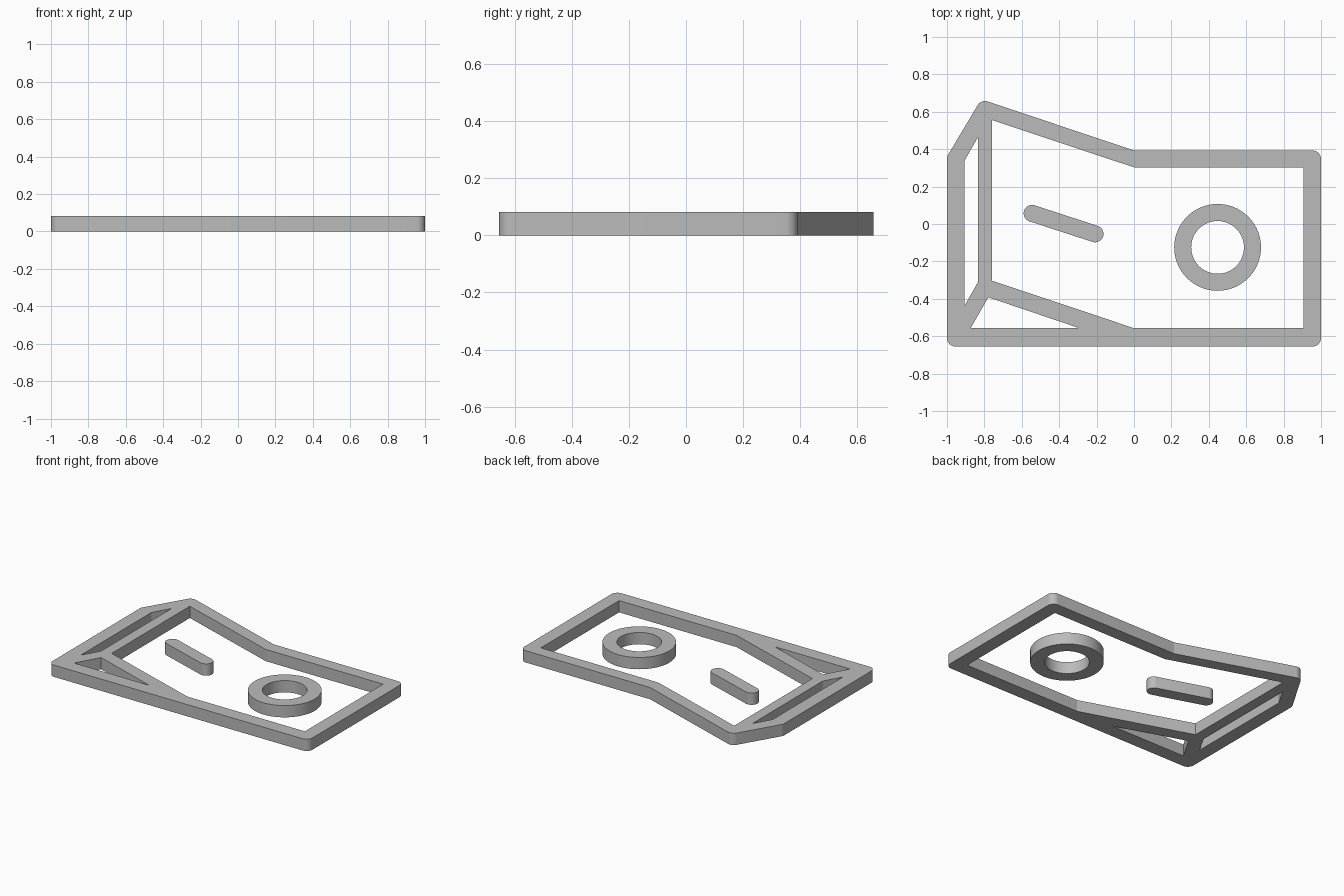
import bpy, bmesh, math
from mathutils import Vector

cube = bpy.data.objects.get("Cube")
if cube:
    bpy.data.objects.remove(cube, do_unlink=True)

THICK = 0.082
ROUND = 0.045

grey = bpy.data.materials.new("plain grey")
grey.use_nodes = True
colour = (0.5, 0.5, 0.5, 1)
grey.diffuse_color = colour
grey.node_tree.nodes["Principled BSDF"].inputs["Base Color"].default_value = colour


def arc(centre, radius, start, sweep, steps):
    return [Vector(centre) + radius * Vector((math.cos(start + sweep * i / steps),
                                              math.sin(start + sweep * i / steps)))
            for i in range(steps + 1)]


def circle(centre, radius):
    return arc(centre, radius, 0, math.tau, 72)[:-1]


def rounded(corners, radius):
    """Fillet every convex corner of a clockwise outline."""
    pts = [Vector(c) for c in corners]
    out = []
    for i, p in enumerate(pts):
        d1 = (p - pts[i - 1]).normalized()
        d2 = (pts[(i + 1) % len(pts)] - p).normalized()
        turn = d1.angle_signed(d2)          # positive is clockwise
        if turn <= 0:
            out.append(p)
            continue
        start = p - d1 * radius * math.tan(turn / 2)
        centre = start + Vector((d1.y, -d1.x)) * radius
        a = math.atan2(start.y - centre.y, start.x - centre.x)
        out += arc(centre, radius, a, -turn, max(3, round(turn / 0.17)))
    return out


def plate(name, loops):
    """Extrude an outline, with further loops as holes, into a flat solid."""
    curve = bpy.data.curves.new(name + "_outline", "CURVE")
    curve.dimensions = "2D"
    curve.fill_mode = "BOTH"
    curve.extrude = THICK / 2
    for loop in loops:
        spline = curve.splines.new("POLY")
        spline.points.add(len(loop) - 1)
        for point, co in zip(spline.points, loop):
            point.co = (co[0], co[1], 0, 1)
        spline.use_cyclic_u = True
    temp = bpy.data.objects.new(name + "_outline", curve)
    bpy.context.collection.objects.link(temp)
    bpy.context.view_layer.update()
    graph = bpy.context.evaluated_depsgraph_get()
    mesh = bpy.data.meshes.new_from_object(temp.evaluated_get(graph))
    bpy.data.objects.remove(temp, do_unlink=True)
    bpy.data.curves.remove(curve)

    bm = bmesh.new()
    bm.from_mesh(mesh)
    bmesh.ops.remove_doubles(bm, verts=bm.verts, dist=0.0001)
    bmesh.ops.translate(bm, verts=bm.verts, vec=(0, 0, THICK / 2))
    bmesh.ops.recalc_face_normals(bm, faces=bm.faces)
    bm.to_mesh(mesh)
    bm.free()
    mesh.name = name
    mesh.materials.clear()
    mesh.materials.append(grey)
    obj = bpy.data.objects.new(name, mesh)
    bpy.context.collection.objects.link(obj)
    bpy.ops.object.select_all(action="DESELECT")
    obj.select_set(True)
    bpy.context.view_layer.objects.active = obj
    bpy.ops.object.shade_smooth_by_angle(angle=math.radians(15))
    return obj


# Frame: rounded outside, with one main window and two slim side windows
outside = rounded([(-1, -0.655), (-1, 0.36), (-0.817, 0.667), (0, 0.393),
                   (1, 0.393), (1, -0.655)], ROUND)
main_window = [(-0.76, 0.556), (0, 0.303), (0.905, 0.303),
               (0.905, -0.557), (0, -0.557), (-0.76, -0.303)]
side_window = [(-0.905, 0.34), (-0.835, 0.463), (-0.835, -0.312), (-0.905, -0.435)]
lower_window = [(-0.873, -0.557), (-0.779, -0.392), (-0.292, -0.557)]
plate("frame", [outside, main_window, side_window, lower_window])

# Ring
ring_centre = (0.447, -0.125)
plate("ring", [circle(ring_centre, 0.232), circle(ring_centre, 0.141)])

# Slanted bar with round ends
left_end, right_end = Vector((-0.545, 0.057)), Vector((-0.208, -0.053))
along = right_end - left_end
tilt = math.atan2(along.y, along.x)
plate("slanted_bar", [arc(left_end, ROUND, tilt + math.pi / 2, math.pi, 18)
                      + arc(right_end, ROUND, tilt - math.pi / 2, math.pi, 18)])
